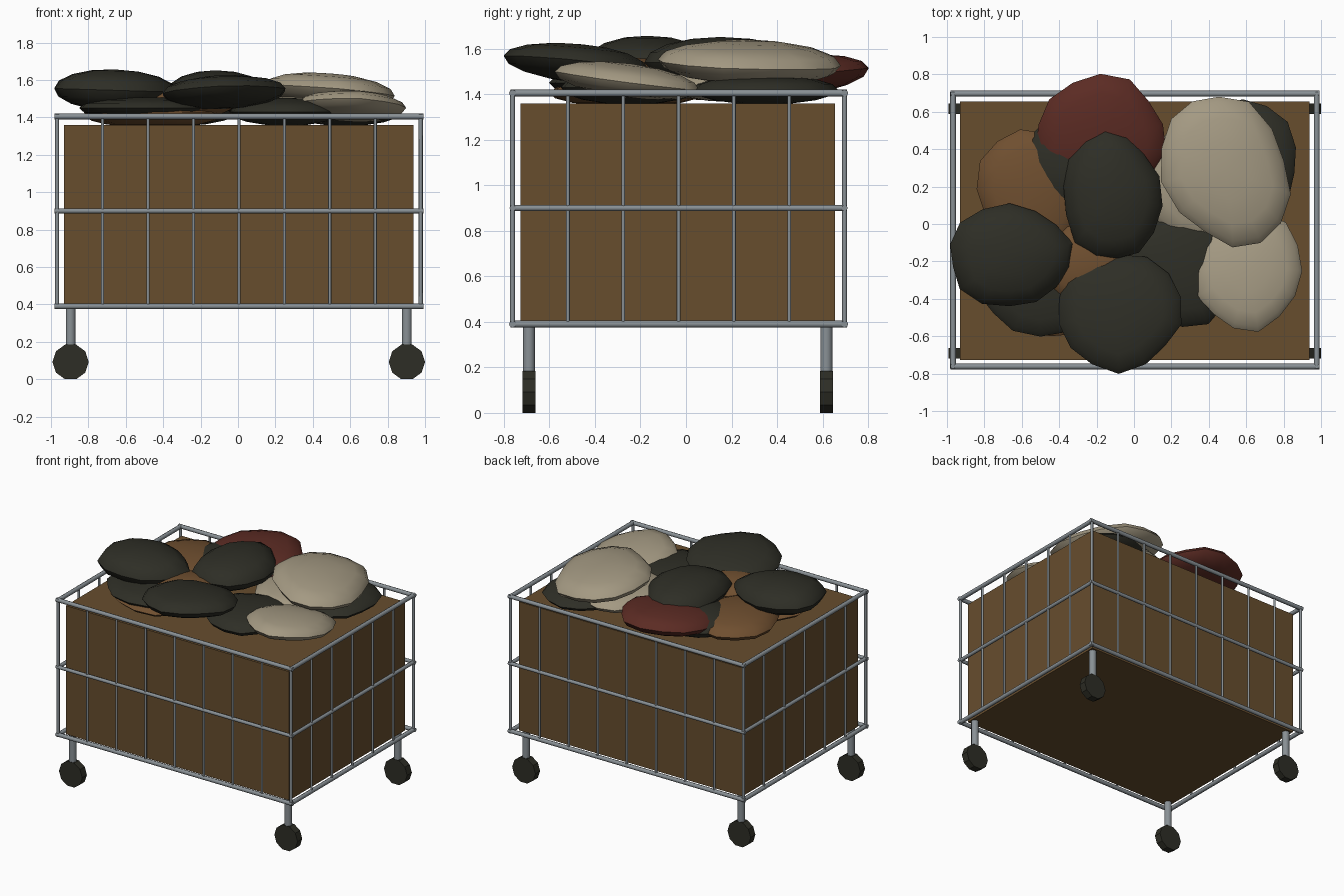
import bpy, bmesh, math, random
from mathutils import Vector

if "Cube" in bpy.data.objects:
    bpy.data.objects.remove(bpy.data.objects["Cube"])

random.seed(4)


def material(name, rgb):
    m = bpy.data.materials.new(name)
    m.diffuse_color = (*rgb, 1)
    m.use_nodes = True
    m.node_tree.nodes["Principled BSDF"].inputs["Base Color"].default_value = m.diffuse_color
    return m


BOX = material("box brown", (0.135, 0.075, 0.027))
METAL = material("grey metal", (0.25, 0.28, 0.30))
DARK = material("dark cloth and rubber", (0.027, 0.027, 0.019))
BEIGE = material("beige cloth", (0.37, 0.32, 0.225))
TAN = material("brown cloth", (0.16, 0.078, 0.029))
RED = material("dark red cloth", (0.105, 0.024, 0.017))


def finish(name, bm, mat, angle=None):
    me = bpy.data.meshes.new(name)
    bmesh.ops.recalc_face_normals(bm, faces=bm.faces)
    bm.to_mesh(me)
    bm.free()
    me.materials.append(mat)
    ob = bpy.data.objects.new(name, me)
    bpy.context.collection.objects.link(ob)
    if angle:
        bpy.context.view_layer.objects.active = ob
        ob.select_set(True)
        bpy.ops.object.shade_smooth_by_angle(angle=math.radians(angle))
        ob.select_set(False)
    return ob


def rod(bm, a, b, r, sides=8):
    a, b = Vector(a), Vector(b)
    d = b - a
    mat = d.to_track_quat('Z', 'Y').to_matrix().to_4x4()
    mat.translation = (a + b) / 2
    bmesh.ops.create_cone(bm, cap_ends=True, segments=sides, radius1=r, radius2=r,
                          depth=d.length, matrix=mat)


# Inner box
bm = bmesh.new()
bmesh.ops.create_cube(bm, size=1)
for v in bm.verts:
    v.co = (0.004 + v.co.x * 1.866, -0.036 + v.co.y * 1.382, 0.875 + v.co.z * 0.97)
finish("cart_box", bm, BOX)

# Wire cage: three rail loops, corner posts and upright bars
X0, X1, Y0, Y1 = -0.967, 0.977, -0.762, 0.697
ZB, ZM, ZT = 0.39, 0.90, 1.405
bm = bmesh.new()
for z, r in ((ZB, 0.0155), (ZM, 0.0135), (ZT, 0.0155)):
    for y in (Y0, Y1):
        rod(bm, (X0 - 0.015, y, z), (X1 + 0.015, y, z), r)
    for x in (X0, X1):
        rod(bm, (x, Y0 - 0.01, z), (x, Y1 + 0.01, z), r)
finish("cage_rails", bm, METAL, 50)

bm = bmesh.new()
for x in (X0, X1):
    for y in (Y0, Y1):
        rod(bm, (x, y, ZB), (x, y, ZT), 0.011)
for i in range(1, 8):
    x = X0 + (X1 - X0) * i / 8
    for y in (Y0, Y1):
        rod(bm, (x, y, ZB), (x, y, ZT), 0.0085)
for i in range(1, 6):
    y = Y0 + (Y1 - Y0) * i / 6
    for x in (X0, X1):
        rod(bm, (x, y, ZB), (x, y, ZT), 0.0085)
finish("cage_bars", bm, METAL, 50)

# Legs and ten-sided wheels
legs, wheels = bmesh.new(), bmesh.new()
for x in (-0.895, 0.903):
    for y in (-0.69, 0.617):
        rod(legs, (x, y, 0.12), (x, y, 0.40), 0.027, 10)
        start = len(wheels.verts)
        for side in (-1, 1):
            ring = [wheels.verts.new((x + 0.097 * math.cos(math.tau * k / 10),
                                      y + side * 0.028,
                                      0.0925 + 0.097 * math.sin(math.tau * k / 10)))
                    for k in range(10)]
            wheels.faces.new(ring)
            if side == -1:
                first = ring
        for k in range(10):
            j = (k + 1) % 10
            wheels.faces.new((first[k], first[j], ring[j], ring[k]))
finish("legs", legs, METAL, 50)
finish("wheels", wheels, DARK)


# Heaped cloth bundles: flattened, uneven rounded lumps
def bundle(name, mat, loc, size, rot=(0, 0, 0)):
    bm = bmesh.new()
    bmesh.ops.create_uvsphere(bm, u_segments=14, v_segments=8, radius=1)
    p1, p2 = random.uniform(0, 6.28), random.uniform(0, 6.28)
    for v in bm.verts:
        a = math.atan2(v.co.y, v.co.x)
        f = 1 + 0.035 * math.sin(3 * a + p1) + 0.03 * math.sin(5 * a + p2)
        v.co = (v.co.x * f * size[0], v.co.y * f * size[1], v.co.z * size[2])
    ob = finish(name, bm, mat, 40)
    ob.location = loc
    ob.rotation_euler = rot


bundle("bundle_left_top", DARK, (-0.665, -0.17, 1.545), (0.33, 0.275, 0.112), (0, 0.03, 0))
bundle("bundle_middle_top", DARK, (-0.12, 0.15, 1.54), (0.265, 0.35, 0.112), (0, 0, 0.1))
bundle("bundle_front_top", DARK, (-0.08, -0.465, 1.535), (0.335, 0.32, 0.085), (-0.1, -0.04, 0))
bundle("bundle_right_top", BEIGE, (0.49, 0.285, 1.54), (0.33, 0.42, 0.095), (0, 0.1, 0.45))
bundle("bundle_right_front", BEIGE, (0.61, -0.25, 1.46), (0.29, 0.32, 0.075), (-0.13, 0, -0.25))
bundle("bundle_back_red", RED, (-0.18, 0.46, 1.48), (0.35, 0.335, 0.09), (0.1, 0, 0))
bundle("bundle_left_brown", TAN, (-0.54, 0.17, 1.45), (0.30, 0.34, 0.08), (0, 0, 0.2))
bundle("bundle_back_dark", DARK, (-0.30, 0.31, 1.45), (0.31, 0.26, 0.095), (0, 0, -0.3))
bundle("bundle_left_front_dark", DARK, (-0.50, -0.30, 1.45), (0.34, 0.30, 0.06))
bundle("bundle_left_front_brown", TAN, (-0.45, -0.26, 1.405), (0.36, 0.34, 0.06))
bundle("bundle_center_brown", TAN, (-0.25, -0.22, 1.48), (0.24, 0.22, 0.08))
bundle("bundle_right_back_dark", DARK, (0.58, 0.34, 1.42), (0.30, 0.32, 0.065))
bundle("bundle_right_front_dark", DARK, (0.26, -0.24, 1.43), (0.30, 0.31, 0.075))
bundle("bundle_center_beige", BEIGE, (0.34, 0.23, 1.44), (0.28, 0.34, 0.075))
